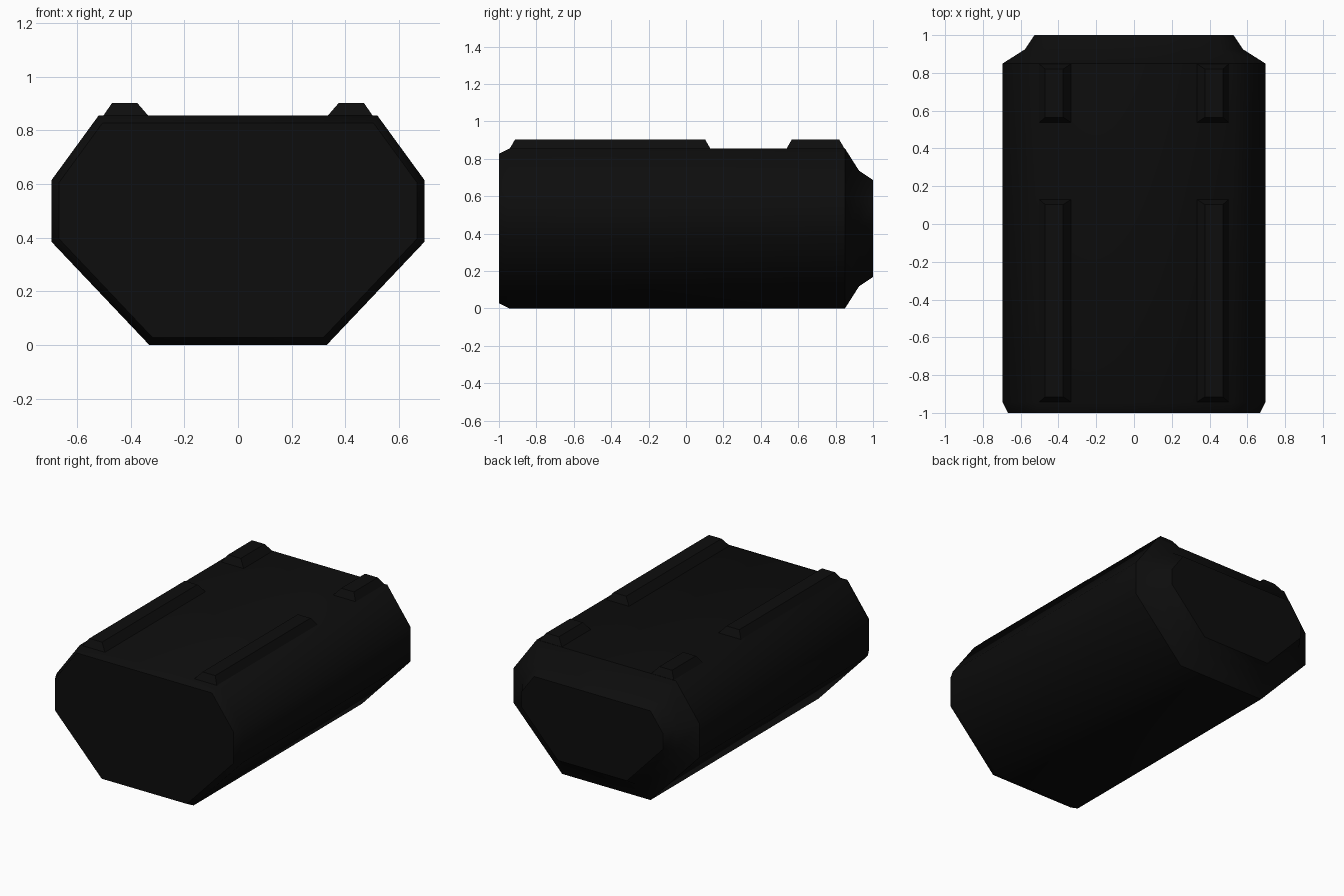
import bpy, bmesh, math
from mathutils import Vector

if "Cube" in bpy.data.objects:
    bpy.data.objects.remove(bpy.data.objects["Cube"])

black = bpy.data.materials.new("black")
black.diffuse_color = (0.004, 0.004, 0.004, 1)
black.use_nodes = True
black.node_tree.nodes["Principled BSDF"].inputs["Base Color"].default_value = black.diffuse_color

# Eight-sided body cross-section (x, z), counter-clockwise
half = [(0.33, 0.0), (0.695, 0.385), (0.695, 0.615), (0.52, 0.855)]
PROFILE = [Vector(p) for p in half] + [Vector((-x, z)) for x, z in reversed(half)]


def inset(points, d):
    """Move every edge of a convex outline inward by d."""
    out = []
    for i, p in enumerate(points):
        a = (p - points[i - 1]).normalized()
        b = (points[(i + 1) % len(points)] - p).normalized()
        n1, n2 = Vector((-a.y, a.x)), Vector((-b.y, b.x))
        out.append(p + (n1 + n2) * d / (1 + n1.dot(n2)))
    return out


def loft(name, rings):
    """Skin closed rings of 3D points and cap both ends."""
    bm = bmesh.new()
    loops = [[bm.verts.new(p) for p in r] for r in rings]
    for a, b in zip(loops, loops[1:]):
        for i in range(len(a)):
            j = (i + 1) % len(a)
            bm.faces.new((a[i], a[j], b[j], b[i]))
    bm.faces.new(loops[0])
    bm.faces.new(loops[-1])
    bmesh.ops.recalc_face_normals(bm, faces=bm.faces)
    me = bpy.data.meshes.new(name)
    bm.to_mesh(me)
    bm.free()
    me.materials.append(black)
    ob = bpy.data.objects.new(name, me)
    bpy.context.collection.objects.link(ob)
    return ob


# Body: bevelled front end, straight middle, stepped taper at the back
stations = [(-1.0, 0.028), (-0.945, 0), (0.85, 0), (0.925, 0.118), (1.0, 0.168)]
body = loft("body", [[(p.x, y, p.y) for p in inset(PROFILE, d)] for y, d in stations])
bpy.context.view_layer.objects.active = body
body.select_set(True)
bpy.ops.object.shade_smooth_by_angle(angle=math.radians(55))


# Raised rails on the top, chamfered all round
def rail(name, side, y0, y1):
    def ring(xa, xb, ya, yb, z):
        return [(side * xa, ya, z), (side * xb, ya, z), (side * xb, yb, z), (side * xa, yb, z)]
    loft(name, [ring(0.33, 0.505, y0, y1, 0.85),
                ring(0.375, 0.47, y0 + 0.03, y1 - 0.03, 0.902)])


for side, label in ((-1, "left"), (1, "right")):
    rail("long_rail_" + label, side, -0.945, 0.133)
    rail("short_rail_" + label, side, 0.535, 0.85)
